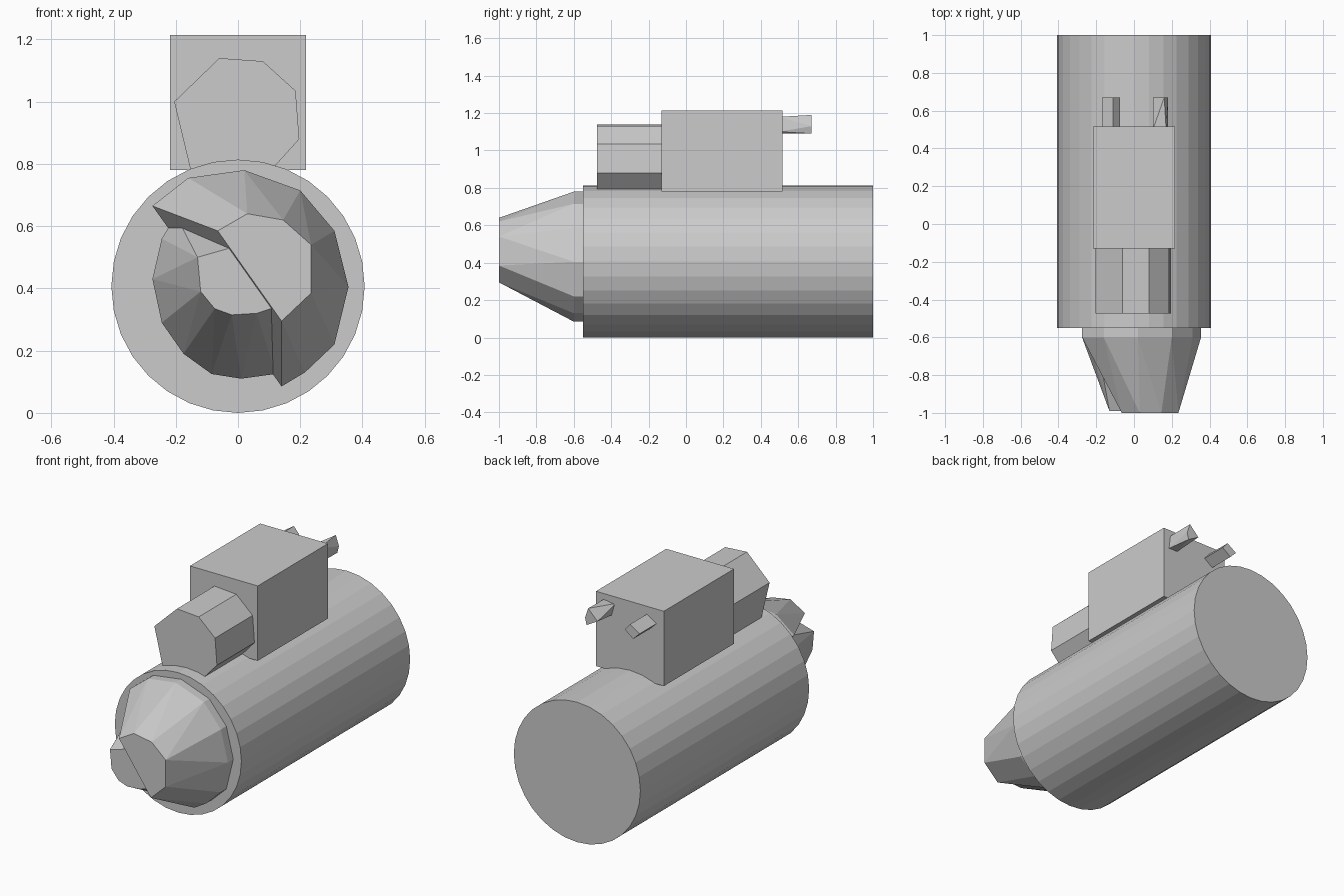
import bpy, bmesh, math

cube = bpy.data.objects.get("Cube")
if cube:
    bpy.data.objects.remove(cube, do_unlink=True)

COLOUR = (0.6, 0.6, 0.6, 1)
grey = bpy.data.materials.new("plain grey")
grey.use_nodes = True
grey.diffuse_color = COLOUR
grey.node_tree.nodes["Principled BSDF"].inputs["Base Color"].default_value = COLOUR


def hull(name, *rings):
    """Convex solid through flat x/z outlines, each given as (y, points)."""
    bm = bmesh.new()
    for y, points in rings:
        for x, z in points:
            bm.verts.new((x, y, z))
    result = bmesh.ops.convex_hull(bm, input=bm.verts)
    loose = {v for v in result["geom_interior"] + result["geom_unused"]
             if isinstance(v, bmesh.types.BMVert)}
    bmesh.ops.delete(bm, geom=list(loose), context='VERTS')
    bmesh.ops.dissolve_limit(bm, angle_limit=math.radians(1), verts=bm.verts, edges=bm.edges)
    bmesh.ops.recalc_face_normals(bm, faces=bm.faces)
    mesh = bpy.data.meshes.new(name)
    bm.to_mesh(mesh)
    bm.free()
    mesh.materials.append(grey)
    obj = bpy.data.objects.new(name, mesh)
    bpy.context.collection.objects.link(obj)
    return obj


def prism(name, y0, y1, points):
    return hull(name, (y0, points), (y1, points))


# Long round body
R = 0.407
circle = [(R * math.sin(math.tau * i / 32), R + R * math.cos(math.tau * i / 32))
          for i in range(32)]
prism("body", -0.55, 1, circle)

# Box on top
prism("top_box", -0.13, 0.515, [(x, z) for x in (-0.218, 0.218) for z in (0.78, 1.215)])

# Uneven faceted lens in front of the box, sunk a little into the body
prism("lens", -0.475, -0.12,
      [(-0.06, 1.14), (0.08, 1.13), (0.185, 1.035), (0.197, 0.88),
       (0.08, 0.75), (-0.145, 0.75), (-0.205, 1.0)])

# Nose: a large faceted half overlapping a smaller one
large = [(-0.275, 0.665), (-0.16, 0.755), (0.02, 0.78), (0.2, 0.715), (0.31, 0.585),
         (0.355, 0.405), (0.31, 0.22), (0.215, 0.13), (0.14, 0.085)]
hull("nose_large_half", (-0.54, large), (-0.6, large),
     (-1, [(-0.065, 0.585), (0.03, 0.64), (0.145, 0.62), (0.235, 0.54),
           (0.235, 0.385), (0.14, 0.295)]))
small = [(-0.2, 0.635), (-0.245, 0.56), (-0.275, 0.43), (-0.245, 0.29), (-0.175, 0.19),
         (-0.085, 0.125), (0.01, 0.11), (0.12, 0.125), (0.16, 0.15)]
hull("nose_small_half", (-0.54, small), (-0.6, small),
     (-0.99, [(-0.025, 0.53), (-0.13, 0.5), (-0.12, 0.39), (-0.075, 0.335),
              (-0.02, 0.315), (0.06, 0.32), (0.12, 0.34)]))

# Two small pegs on the back of the box
prism("right_peg", 0.5, 0.67, [(-0.17, 1.13), (-0.11, 1.17), (-0.075, 1.13), (-0.13, 1.09)])
hull("left_peg", (0.5, [(0.1, 1.17), (0.17, 1.18), (0.18, 1.1), (0.12, 1.1)]),
     (0.67, [(0.1, 1.13), (0.16, 1.19), (0.18, 1.13), (0.17, 1.09)]))
